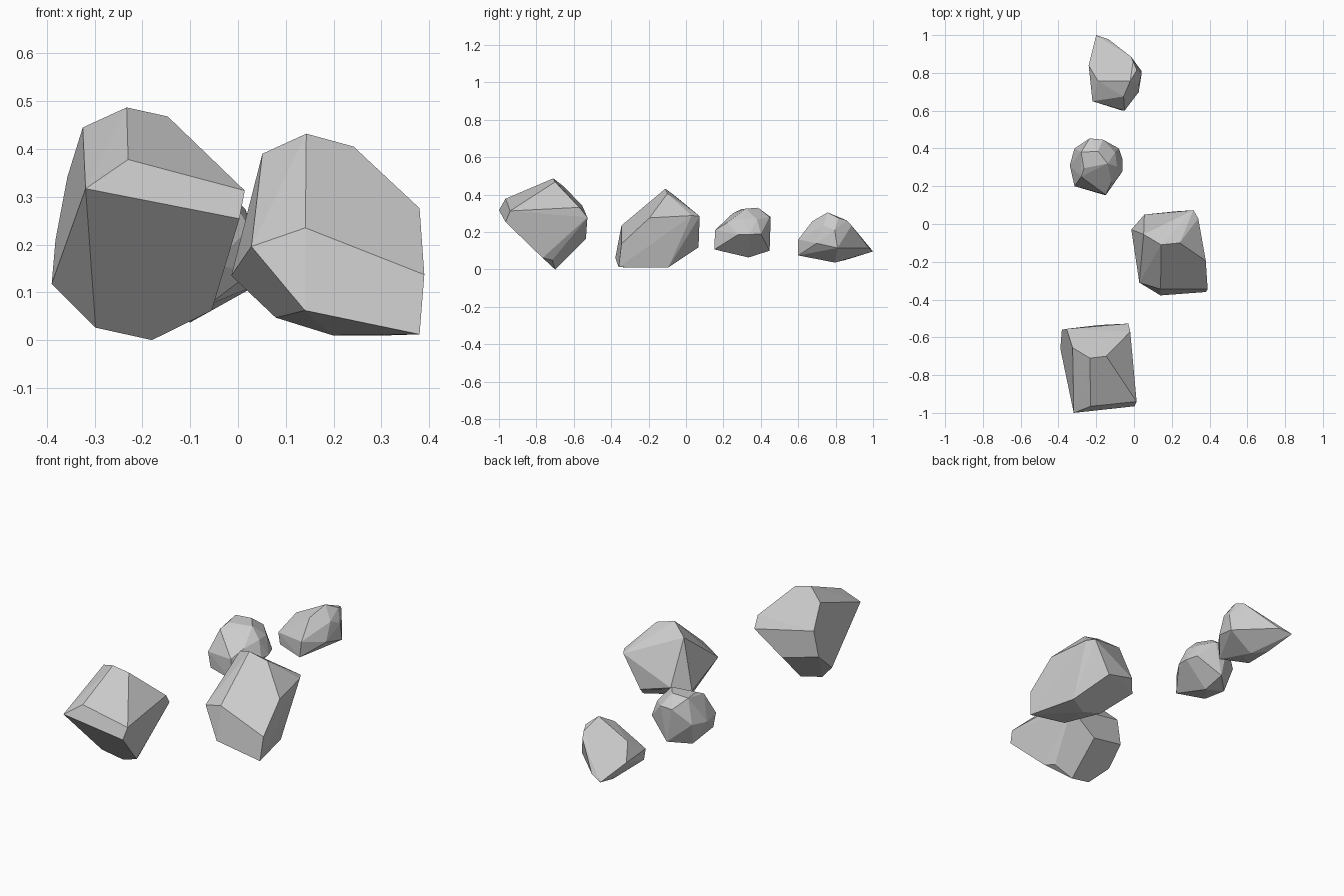
import bpy, bmesh, math


def rock(name, corners):
    """Faceted stone: convex hull of its corners, near-flat facets merged."""
    bm = bmesh.new()
    for c in corners:
        bm.verts.new(c)
    bmesh.ops.convex_hull(bm, input=bm.verts[:])
    loose = [v for v in bm.verts if not v.link_faces]
    bmesh.ops.delete(bm, geom=loose, context='VERTS')
    bmesh.ops.dissolve_limit(bm, angle_limit=math.radians(5),
                             verts=bm.verts[:], edges=bm.edges[:])
    bmesh.ops.recalc_face_normals(bm, faces=bm.faces[:])
    me = bpy.data.meshes.new(name)
    bm.to_mesh(me)
    bm.free()
    ob = bpy.data.objects.new(name, me)
    bpy.context.collection.objects.link(ob)
    return ob


# large front boulder
rock("front_boulder", [
    (-.233, -.71, .487), (-.147, -.70, .468), (-.325, -.655, .445),
    (-.23, -.965, .378), (-.319, -1.0, .317), (.014, -.94, .313),
    (.003, -.965, .254), (-.357, -.555, .342), (-.382, -.56, .21),
    (-.39, -.66, .118), (-.298, -.71, .026), (-.18, -.70, 0),
    (-.055, -.767, .062), (-.08, -.715, .05), (-.187, -.535, .165),
    (-.03, -.527, .278), (-.02, -.57, .332)])

# large middle boulder
rock("middle_boulder", [
    (.143, -.11, .432), (.242, -.10, .405), (.051, -.055, .39),
    (.141, -.345, .235), (.028, -.31, .196), (.39, -.345, .137),
    (.38, -.195, .276), (.34, .03, .288),
    (.315, .073, .285), (.22, .067, .118), (.055, .05, .164),
    (-.014, -.03, .135), (.14, -.378, .062), (.38, -.36, .012),
    (.317, -.095, .01), (.198, -.165, .01), (.079, -.17, .047)])

# small round stone
rock("round_stone", [
    (-.15, .155, .21), (-.15, .152, .107), (-.315, .20, .19),
    (-.30, .20, .11), (-.28, .25, .30), (-.12, .22, .25),
    (-.265, .295, .322), (-.28, .38, .325), (-.19, .385, .33),
    (-.14, .32, .325), (-.09, .305, .272), (-.10, .38, .267),
    (-.235, .453, .28), (-.165, .447, .28), (-.20, .447, .10),
    (-.19, .334, .064), (-.29, .36, .08), (-.06, .28, .187),
    (-.06, .34, .187), (-.08, .40, .19), (-.34, .31, .19),
    (-.315, .40, .20)])

# small pointed stone at the back
rock("pointed_stone", [
    (-.05, .60, .16), (-.06, .60, .075), (-.22, .65, .146),
    (-.21, .65, .085), (-.19, .757, .217), (-.055, .675, .257),
    (-.02, .757, .305), (.015, .815, .275), (.025, .735, .235),
    (.04, .795, .21), (.04, .81, .115), (.025, .698, .14),
    (-.005, .86, .262), (-.015, .885, .235), (-.18, .94, .125),
    (-.20, 1.0, .096), (-.135, .978, .115), (-.24, .84, .15),
    (-.10, .795, .037), (-.17, .85, .05), (-.12, .72, .053)])
